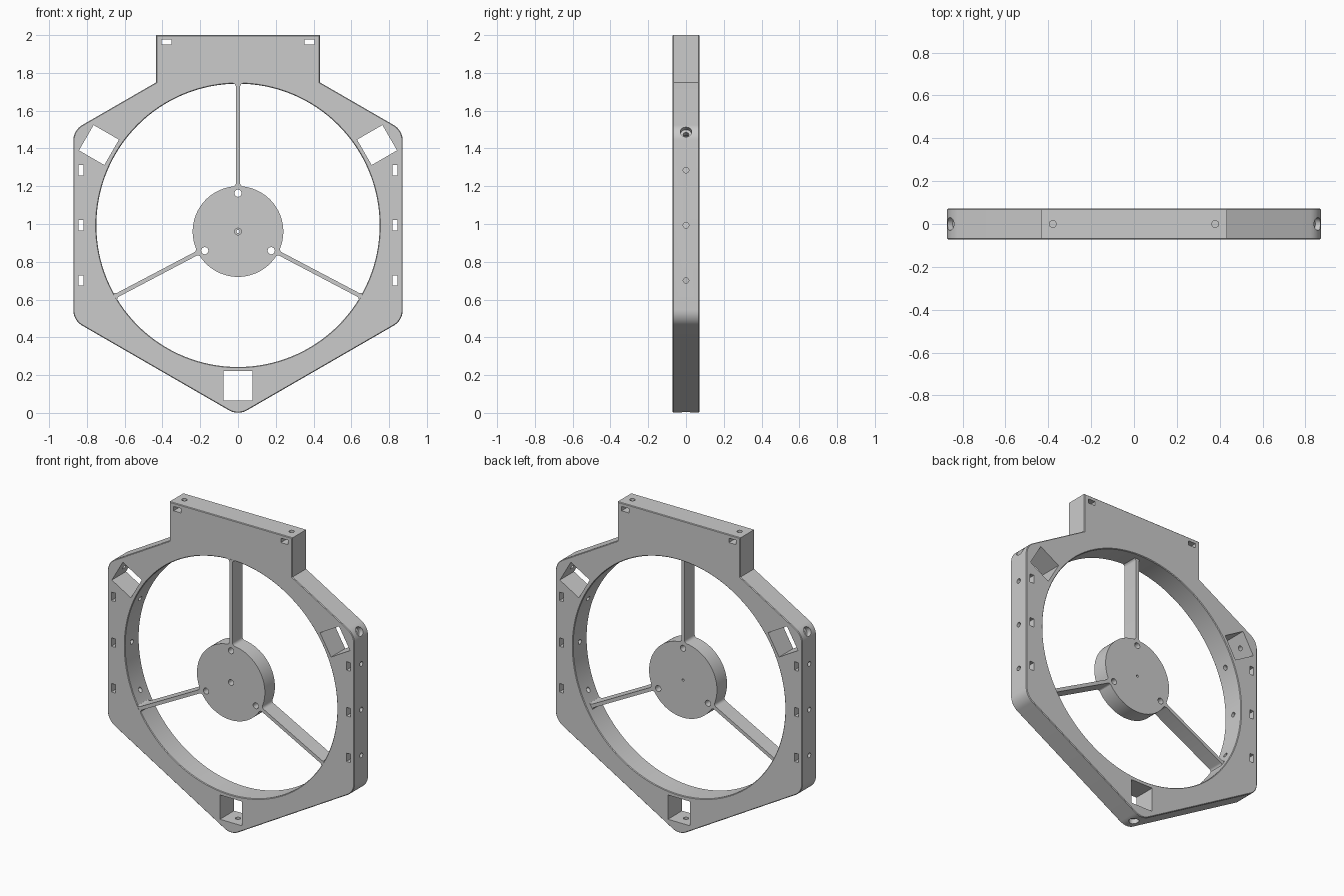
import bpy, bmesh
from math import cos, sin, pi, radians, hypot, sqrt
from mathutils import Vector, Matrix

cube = bpy.data.objects.get("Cube")
if cube:
    bpy.data.objects.remove(cube, do_unlink=True)

HALF = 0.0715             # half thickness of the frame
HUB_BACK = 0.03           # hub and spokes stop short of the back
CZ = 0.993                # centre height of hexagon and opening
HUB_Z = 0.96
APOTHEM, RING_R, HUB_R = 0.872, 0.75, 0.24
HEX_R = APOTHEM / cos(pi / 6)
CHAMFER = 0.004

grey = bpy.data.materials.new("plain grey")
grey.use_nodes = True
grey.diffuse_color = (0.6, 0.6, 0.6, 1)
grey.node_tree.nodes["Principled BSDF"].inputs["Base Color"].default_value = grey.diffuse_color


def finish(name, bm):
    bmesh.ops.recalc_face_normals(bm, faces=bm.faces)
    mesh = bpy.data.meshes.new(name)
    bm.to_mesh(mesh)
    bm.free()
    mesh.materials.append(grey)
    obj = bpy.data.objects.new(name, mesh)
    bpy.context.collection.objects.link(obj)
    return obj


def prism(name, outline, y0, y1, chamfer=0):
    """Extrude an (x, z) outline from y0 to y1."""
    bm = bmesh.new()
    face = bm.faces.new([bm.verts.new((x, y0, z)) for x, z in outline])
    new = bmesh.ops.extrude_face_region(bm, geom=[face])["geom"]
    bmesh.ops.translate(bm, vec=(0, y1 - y0, 0),
                        verts=[v for v in new if isinstance(v, bmesh.types.BMVert)])
    if chamfer:
        rims = [e for e in bm.edges if abs(e.verts[0].co.y - e.verts[1].co.y) < 1e-5]
        bmesh.ops.bevel(bm, geom=rims, offset=chamfer, segments=1, affect='EDGES')
    return finish(name, bm)


def rod(name, a, b, r, sides=24):
    """Cylinder from point a to point b."""
    a, b = Vector(a), Vector(b)
    bm = bmesh.new()
    turn = (b - a).to_track_quat('Z', 'Y').to_matrix().to_4x4()
    bmesh.ops.create_cone(bm, cap_ends=True, segments=sides, radius1=r, radius2=r,
                          depth=(b - a).length,
                          matrix=Matrix.Translation((a + b) / 2) @ turn)
    return finish(name, bm)


def spool(name, rings, z, sides=128):
    """Closed turned solid about the y axis from (y, radius) rings."""
    bm = bmesh.new()
    loops = [[bm.verts.new((r * cos(2 * pi * i / sides), y, z + r * sin(2 * pi * i / sides)))
              for i in range(sides)] for y, r in rings]
    for low, high in zip(loops, loops[1:]):
        for i in range(sides):
            j = (i + 1) % sides
            bm.faces.new((low[i], low[j], high[j], high[i]))
    bm.faces.new(loops[0])
    bm.faces.new(loops[-1])
    return finish(name, bm)


def box_cut(x, z, w, h, angle=0):
    """Rectangular through-cutter, turned in the plane of the frame."""
    c, s = cos(angle), sin(angle)
    pts = [(x + c * u * w / 2 - s * v * h / 2, z + s * u * w / 2 + c * v * h / 2)
           for u, v in ((-1, -1), (1, -1), (1, 1), (-1, 1))]
    return prism("cutter", pts, -0.2, 0.2)


def cut(target, cutter):
    cutter.hide_render = True
    mod = target.modifiers.new("cut", 'BOOLEAN')
    mod.operation, mod.solver, mod.object = 'DIFFERENCE', 'EXACT', cutter
    bpy.context.view_layer.objects.active = target
    bpy.ops.object.modifier_apply(modifier=mod.name)
    bpy.data.objects.remove(cutter, do_unlink=True)


def hex_corner(deg, r=0.095, steps=10):
    """Rounded corner of the hexagon at the given angle."""
    a, d = radians(deg), HEX_R - r / cos(pi / 6)
    turns = [a - pi / 6 + pi / 3 * i / steps for i in range(steps + 1)]
    return [(d * cos(a) + r * cos(t), CZ + d * sin(a) + r * sin(t)) for t in turns]


# Frame plate: rounded hexagon with a mounting block on top
block_x = 0.434
step_z = CZ + HEX_R - block_x / sqrt(3)
outline = hex_corner(-90) + hex_corner(-30) + hex_corner(30)
outline += [(block_x, step_z), (block_x, 2), (-block_x, 2), (-block_x, step_z)]
outline += hex_corner(150) + hex_corner(210)
frame = prism("frame", outline, -HALF, HALF, CHAMFER)

# Large round opening with chamfered rims
inner, outer = HALF - CHAMFER, HALF + 0.01
flare = RING_R + CHAMFER + 0.01
cut(frame, spool("cutter", [(-outer, flare), (-inner, RING_R), (inner, RING_R),
                            (outer, flare)], CZ))

# Square pockets and stepped radial screw holes at three corners
for deg in (-90, 30, 150):
    a = radians(deg)
    out = Vector((cos(a), 0, sin(a)))
    mid = Vector((0, 0, CZ))
    p = mid + out * 0.85
    cut(frame, box_cut(p.x, p.z, 0.155, 0.155, a))
    cut(frame, rod("cutter", mid + out * 0.88, mid + out * 1.1, 0.015))
    cut(frame, rod("cutter", mid + out * 0.96, mid + out * 1.1, 0.03))

# Nut slots and cross holes along the sides and the top block
for s in (-1, 1):
    for z in (CZ - 0.292, CZ, CZ + 0.292):
        cut(frame, box_cut(s * 0.831, z, 0.028, 0.054))
        cut(frame, rod("cutter", (s * 0.95, 0, z), (s * 0.6, 0, z), 0.015))
    cut(frame, box_cut(s * 0.379, 1.963, 0.052, 0.028))
    cut(frame, rod("cutter", (s * 0.379, 0, 2.1), (s * 0.379, 0, 1.88), 0.016))

# Hub disc with three bolt holes and a stepped centre hole
hub = rod("hub", (0, -HALF, HUB_Z), (0, HUB_BACK, HUB_Z), HUB_R, sides=96)
for deg in (-30, 90, 210):
    x, z = 0.203 * cos(radians(deg)), HUB_Z + 0.203 * sin(radians(deg))
    cut(hub, rod("cutter", (x, -0.2, z), (x, 0.2, z), 0.019))
cut(hub, rod("cutter", (0, -0.2, HUB_Z), (0, 0.2, HUB_Z), 0.008))
cut(hub, rod("cutter", (0, -0.2, HUB_Z), (0, -0.03, HUB_Z), 0.018))


# Thin spokes with filleted ends
def spoke(name, deg, w=0.011, r=0.02, steps=6):
    a = radians(deg)
    dx, dz = RING_R * cos(a), CZ + RING_R * sin(a) - HUB_Z
    length = hypot(dx, dz)
    dx, dz = dx / length, dz / length
    arc = [(r * (1 - cos(t)), w + r * (1 - sin(t)))
           for t in (pi / 2 * i / steps for i in range(steps + 1))]
    start, end = HUB_R - 0.003, length + 0.003
    side = [(start + s, h) for s, h in arc] + [(end - s, h) for s, h in reversed(arc)]
    loop = side + [(s, -h) for s, h in reversed(side)]
    pts = [(dx * s - dz * h, HUB_Z + dz * s + dx * h) for s, h in loop]
    return prism(name, pts, -HALF, HUB_BACK)


parts = [frame, hub, spoke("top_spoke", 90), spoke("left_spoke", -30),
         spoke("right_spoke", 210)]

# Smooth the curved walls, keep the edges sharp
bpy.ops.object.select_all(action='DESELECT')
for obj in parts:
    obj.select_set(True)
bpy.context.view_layer.objects.active = frame
bpy.ops.object.shade_smooth_by_angle(angle=radians(30))
